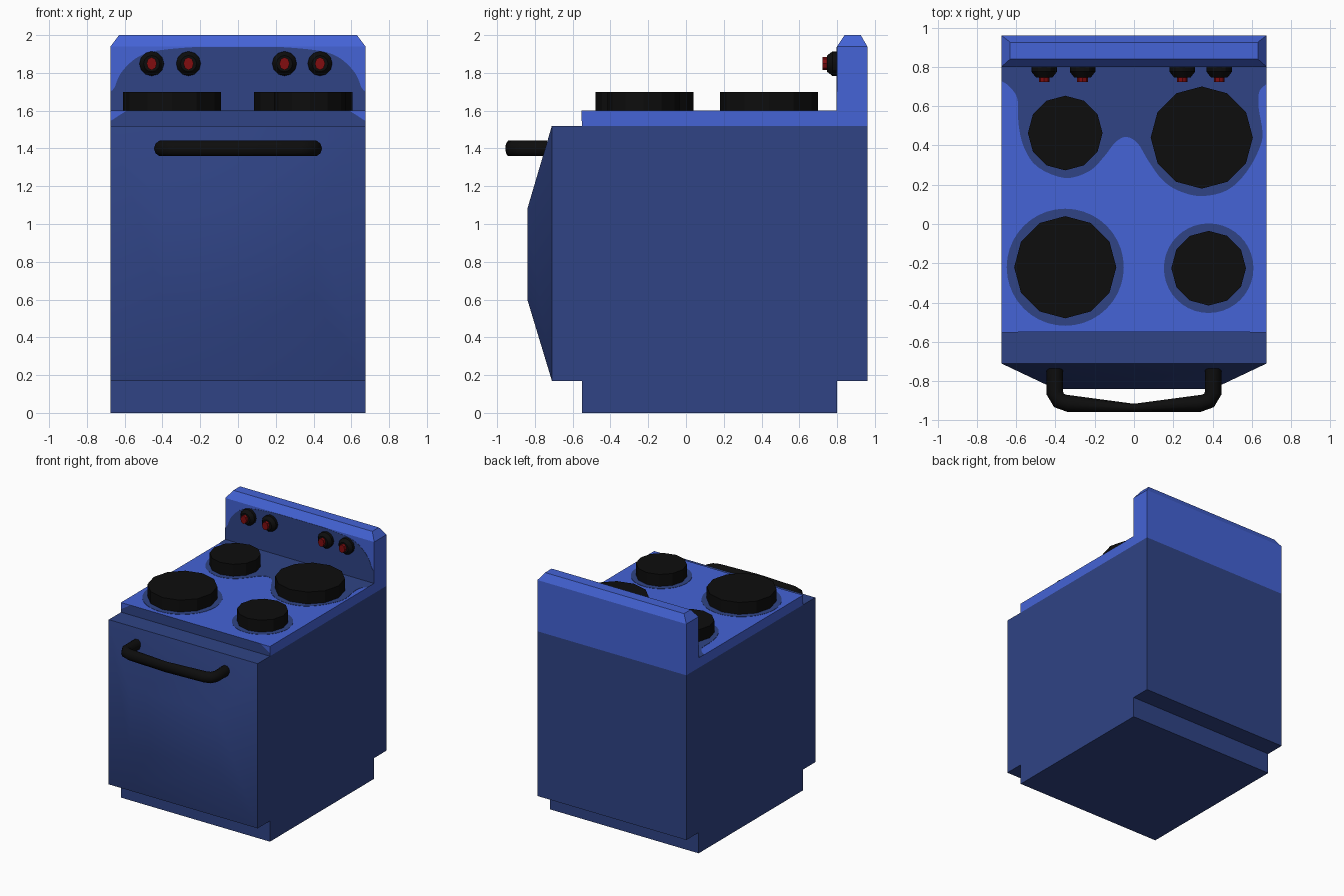
import bpy, bmesh, math
from mathutils import Vector

if "Cube" in bpy.data.objects:
    bpy.data.objects.remove(bpy.data.objects["Cube"])


def material(name, rgb):
    m = bpy.data.materials.new(name)
    m.diffuse_color = (*rgb, 1)
    m.use_nodes = True
    m.node_tree.nodes["Principled BSDF"].inputs["Base Color"].default_value = m.diffuse_color
    return m


DARK = material("dark_blue", (0.029, 0.057, 0.235))
BRIGHT = material("bright_blue", (0.058, 0.125, 0.67))
BLACK = material("black", (0.004, 0.004, 0.004))
RED = material("dark_red", (0.22, 0.004, 0.005))


def loft(name, rings, mats, smooth=None):
    """Closed solid through equal-length rings of points, capped at both ends."""
    bm = bmesh.new()
    loops = [[bm.verts.new(p) for p in r] for r in rings]
    n = len(loops[0])
    for a, b in zip(loops, loops[1:]):
        for i in range(n):
            j = (i + 1) % n
            bm.faces.new((a[i], a[j], b[j], b[i]))
    bm.faces.new(loops[0])
    bm.faces.new(loops[-1])
    bmesh.ops.recalc_face_normals(bm, faces=bm.faces)
    me = bpy.data.meshes.new(name)
    bm.to_mesh(me)
    bm.free()
    for m in mats:
        me.materials.append(m)
    if smooth:
        me.polygons.foreach_set("use_smooth", [True] * len(me.polygons))
        me.set_sharp_from_angle(angle=math.radians(smooth))
    ob = bpy.data.objects.new(name, me)
    bpy.context.collection.objects.link(ob)
    return ob


def rect_z(x, y0, y1, z):
    return [(-x, y0, z), (x, y0, z), (x, y1, z), (-x, y1, z)]


def rect_y(x, z0, z1, y):
    return [(-x, y, z0), (x, y, z0), (x, y, z1), (-x, y, z1)]


def circle(r, n, r2=None):
    r2 = r2 or r
    return [(r * math.cos(2 * math.pi * i / n), r2 * math.sin(2 * math.pi * i / n))
            for i in range(n)]


def spline(pts, steps=4):
    """Smooth open curve through 2D points."""
    p = [Vector(q) for q in pts]
    p = [p[0]] + p + [p[-1]]
    out = []
    for a, b, c, d in zip(p, p[1:], p[2:], p[3:]):
        for k in range(steps):
            t = k / steps
            out.append(0.5 * (2 * b + (c - a) * t + (2 * a - 5 * b + 4 * c - d) * t * t
                              + (3 * b - a - 3 * c + d) * t ** 3))
    return [tuple(q) for q in out] + [pts[-1]]


def plate_z(name, outline, z, h, mat):
    loft(name, [[(x, y, k) for x, y in outline] for k in (z, z + h)], [mat])


def plate_y(name, outline, y, h, mat):
    loft(name, [[(x, k, z) for x, z in outline] for k in (y, y - h)], [mat])


W = 0.675

# Cabinet, plinth and bulging oven door
loft("plinth", [rect_z(W, -0.55, 0.80, z) for z in (0, 0.17)], [DARK])
loft("cabinet", [rect_z(W, -0.71, 0.96, z) for z in (0.17, 1.52)], [DARK])
loft("oven_door", [rect_y(W, 0.17, 1.52, -0.71), rect_y(0.40, 0.60, 1.08, -0.84)],
     [DARK], smooth=40)

# Cooktop, dark on its front edge, with bright corners
top = loft("cooktop", [rect_z(W, -0.55, 0.80, z) for z in (1.52, 1.60)], [BRIGHT, DARK])
for f in top.data.polygons:
    f.material_index = 1 if f.normal.y < -0.5 else 0
for s, side in ((-1, "left"), (1, "right")):
    plate_y(f"cooktop_corner_{side}", [(s * W, 1.545), (s * W, 1.60), (s * 0.59, 1.60)],
            -0.55, 0.002, BRIGHT)

# Back panel with bevelled top
loft("back_panel", [rect_z(W, 0.80, 0.96, 1.52), rect_z(W, 0.80, 0.96, 1.94),
                    rect_z(0.63, 0.84, 0.925, 2.0)], [BRIGHT])
half = [(-W, 1.70), (-0.653, 1.724), (-0.627, 1.788), (-0.574, 1.851), (-0.51, 1.894),
        (-0.426, 1.918), (-0.257, 1.935), (-0.124, 1.938)]
arch = spline(half + [(-x, z) for x, z in reversed(half)])
plate_y("back_panel_shade", arch + [(W, 1.60), (-W, 1.60)], 0.80, 0.002, DARK)

# Burners, with dark painted rings at the front
for name, x, y, r in (("back_left", -0.35, 0.463, 0.19), ("back_right", 0.345, 0.44, 0.26),
                      ("front_left", -0.35, -0.22, 0.26), ("front_right", 0.38, -0.225, 0.19)):
    loft(f"burner_{name}", [[(x + a, y + b, z) for a, b in circle(r, 12)]
                            for z in (1.60, 1.70)], [BLACK])
    if y < 0:
        plate_z(f"burner_ring_{name}", [(x + a, y + b) for a, b in circle(r + 0.038, 40)],
                1.60, 0.002, DARK)

# Dark painted area flowing around the rear burners
edge = spline([(-W, 0.728), (-0.634, 0.70), (-0.593, 0.636), (-0.588, 0.51), (-0.56, 0.39),
               (-0.49, 0.29), (-0.35, 0.234), (-0.226, 0.27), (-0.15, 0.346), (-0.094, 0.417),
               (-0.04, 0.443), (0.018, 0.412), (0.074, 0.32), (0.145, 0.224), (0.23, 0.168),
               (0.345, 0.142), (0.476, 0.173), (0.573, 0.265), (0.639, 0.387), (0.654, 0.468),
               (0.634, 0.595), (0.639, 0.677), (W, 0.712)])
plate_z("rear_cooktop_shade", edge + [(W, 0.80), (-W, 0.80)], 1.60, 0.002, DARK)

# Control knobs with red centres
for i, x in enumerate((-0.457, -0.262, 0.246, 0.434), 1):
    loft(f"knob_{i}", [[(x + a, y, 1.849 + b) for a, b in circle(r, 12)]
                       for y, r in ((0.805, 0.065), (0.775, 0.065), (0.747, 0.043))],
         [BLACK], smooth=30)
    loft(f"knob_centre_{i}", [[(x + a, y, 1.849 + b) for a, b in circle(0.027, 8, 0.034)]
                              for y in (0.76, 0.723)], [RED])

# Door handle, given as outer and inner edge points of each section, then mirrored
sections = [((-0.445, -0.735), (-0.36, -0.735)), ((-0.445, -0.868), (-0.362, -0.85)),
            ((-0.407, -0.932), (-0.357, -0.865)), ((-0.338, -0.957), (-0.345, -0.869)),
            ((0, -0.957), (0, -0.915))]
sections += [((-o[0], o[1]), (-i[0], i[1])) for o, i in reversed(sections[:-1])]
rings = []
for o, i in sections:
    o, i = Vector((*o, 1.40)), Vector((*i, 1.40))
    rings.append([(o + i) / 2 + (o - i) / 2 * c + Vector((0, 0, 0.043 * s))
                  for c, s in circle(1, 10)])
loft("door_handle", rings, [BLACK], smooth=50)
